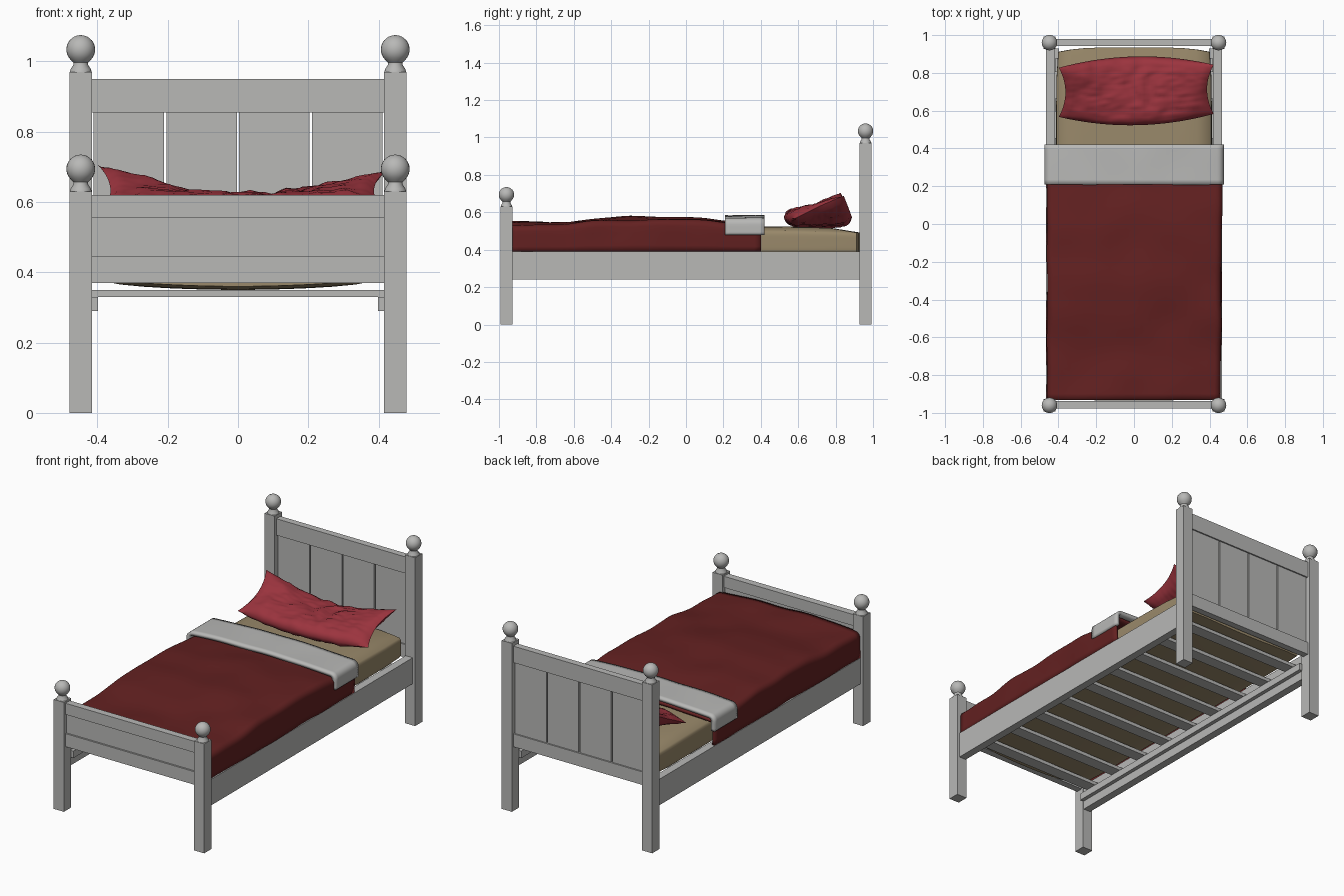
import bpy, bmesh, math
from mathutils import Vector, noise

old = bpy.data.objects.get("Cube")
if old:
    bpy.data.objects.remove(old, do_unlink=True)


def material(name, rgb):
    m = bpy.data.materials.new(name)
    m.use_nodes = True
    m.diffuse_color = (*rgb, 1)
    m.node_tree.nodes["Principled BSDF"].inputs["Base Color"].default_value = (*rgb, 1)
    return m


GREY = material("painted_grey", (0.48, 0.48, 0.47))
TAN = material("mattress_tan", (0.32, 0.25, 0.145))
MAROON = material("blanket_maroon", (0.125, 0.015, 0.015))
RED = material("pillow_red", (0.33, 0.034, 0.048))


def finish(name, bm, mat, smooth=None):
    bmesh.ops.recalc_face_normals(bm, faces=bm.faces)
    mesh = bpy.data.meshes.new(name)
    bm.to_mesh(mesh)
    bm.free()
    mesh.materials.append(mat)
    ob = bpy.data.objects.new(name, mesh)
    bpy.context.collection.objects.link(ob)
    if smooth:
        bpy.ops.object.select_all(action='DESELECT')
        ob.select_set(True)
        bpy.context.view_layer.objects.active = ob
        bpy.ops.object.shade_smooth_by_angle(angle=math.radians(smooth))
    return ob


def box(name, x, y, z, mat=GREY):
    bm = bmesh.new()
    bmesh.ops.create_cube(bm, size=1)
    for v in bm.verts:
        v.co = [(a + b) / 2 + c * (b - a) for c, (a, b) in zip(v.co, (x, y, z))]
    return finish(name, bm, mat)


def skin(bm, rows):
    """Fill quads between rows of equally many points."""
    grid = [[bm.verts.new(p) for p in row] for row in rows]
    for a, b in zip(grid, grid[1:]):
        for i in range(len(a) - 1):
            bm.faces.new((a[i], a[i + 1], b[i + 1], b[i]))


def ripple(x, y, z, scale):
    return noise.noise(Vector((x, y, z)) * scale)


def finial(name, x, y, z):
    # turned neck carrying a ball
    r, centre = 0.041, 0.064
    profile = [(0, 0), (0.031, 0), (0.029, 0.008), (0.021, 0.02), (0.021, 0.027)]
    for i in range(1, 13):
        a = math.radians(-60 + 150 * i / 12)
        profile.append((r * math.cos(a), centre + r * math.sin(a)))
    bm = bmesh.new()
    steps = 24
    skin(bm, [[(x + p * math.cos(math.tau * i / steps),
                y + p * math.sin(math.tau * i / steps), z + h) for p, h in profile]
              for i in range(steps + 1)])
    bmesh.ops.remove_doubles(bm, verts=bm.verts, dist=0.0001)
    finish(name, bm, GREY, 40)


# Posts, finials, side rails and slat ledges
for side, s in (("left", 1), ("right", -1)):
    def span(a, b):
        return tuple(sorted((s * a, s * b)))
    for end, y, top in (("foot", -0.96, 0.63), ("head", 0.96, 0.97)):
        box(f"{side}_{end}_post", span(0.415, 0.48), (y - 0.033, y + 0.033), (0, top))
        finial(f"{side}_{end}_finial", s * 0.4475, y, top)
    box(f"{side}_side_rail", span(0.42, 0.465), (-0.93, 0.93), (0.24, 0.39))
    box(f"{side}_slat_ledge", span(0.398, 0.42), (-0.93, 0.93), (0.29, 0.33))

# Slats
for i in range(9):
    y = -0.84 + i * 0.21
    box(f"slat_{i + 1}", (-0.418, 0.418), (y - 0.035, y + 0.035), (0.33, 0.35))

# Footboard
WIDE = (-0.416, 0.416)
box("footboard_top_rail", WIDE, (-0.978, -0.938), (0.555, 0.62))
box("footboard_panel", WIDE, (-0.968, -0.946), (0.445, 0.555))
box("footboard_bottom_rail", WIDE, (-0.978, -0.938), (0.37, 0.445))

# Headboard, with narrow gaps between its boards
box("headboard_top_rail", WIDE, (0.942, 0.98), (0.855, 0.95))
box("headboard_bottom_rail", WIDE, (0.942, 0.98), (0.37, 0.445))
for i in range(4):
    x = (i - 1.5) * 0.207
    box(f"headboard_board_{i + 1}", (x - 0.1, x + 0.1), (0.95, 0.972), (0.445, 0.855))

# Mattress: rounded block with a bowed head end, underside and top
bm = bmesh.new()
bmesh.ops.create_cube(bm, size=1)
bmesh.ops.subdivide_edges(bm, edges=bm.edges, cuts=11, use_grid_fill=True)
for v in bm.verts:
    u, w, t = v.co * 2
    # pull the plan corners in
    ru = u * (1 - 0.025 * w ** 12)
    rw = w * (1 - 0.025 * u ** 4)
    edge = max(abs(u), abs(w)) ** 10
    if t > 0:
        z = 0.44 + t * (0.085 - 0.022 * edge - 0.012 * max(w, 0) ** 4)
    else:
        z = 0.44 + t * (0.09 - 0.02 * u * u - 0.01 * edge)
    pinch = 1 - 0.02 * abs(t) ** 6
    v.co = (0.412 * ru * pinch, 0.935 * rw, z)
finish("mattress", bm, TAN, 50)


def cover(name, half, y0, y1, low, top, drop, wave, thick, mat, rows):
    """Cloth arched across the bed, hanging down both sides."""
    bm = bmesh.new()
    loops = []
    rad = 0.035
    for j in range(rows + 1):
        y = y0 + (y1 - y0) * j / rows
        crest = top(y)
        edge = crest - drop
        halfway = [(half, low + (edge - rad - low) * k / 4) for k in range(4)]
        for k in range(6):
            a = math.pi / 2 * k / 5
            halfway.append((half - rad + rad * math.cos(a), edge - rad + rad * math.sin(a)))
        flat = half - rad
        for k in range(1, 11):
            x = flat * (1 - k / 10)
            halfway.append((x, crest - drop * (x / flat) ** 2))
        line = halfway + [(-x, z) for x, z in reversed(halfway[:-1])]
        row = []
        for x, z in line:
            n = wave * ripple(x, y, z, 5)
            lift = (z - low) / (crest - low)
            sideways = n * 0.8 if abs(x) > flat else 0
            row.append((x + sideways, y, z + n * lift))
        loops.append(row)
    skin(bm, loops)
    bmesh.ops.recalc_face_normals(bm, faces=bm.faces)
    up = sum(f.normal.z for f in bm.faces)
    ob = finish(name, bm, mat, 50)
    if up < 0:
        ob.data.flip_normals()
    m = ob.modifiers.new("thickness", 'SOLIDIFY')
    m.thickness = thick
    m.offset = -1
    return ob


def blanket_top(y):
    # low at the foot, a broad swell in the middle, lower at the fold
    swell = math.exp(-((y + 0.2) / 0.36) ** 4)
    return 0.548 + 0.025 * swell


cover("blanket", 0.462, -0.932, 0.4, 0.39, blanket_top, 0.012, 0.012, 0.015, MAROON, 40)
cover("folded_sheet", 0.474, 0.208, 0.42, 0.48, lambda y: 0.584, 0.014, 0.004, 0.02, GREY, 8)

# Pillow: two puffed skins meeting at a seam, its corners turned up
N = 36
bm = bmesh.new()
for face in (1, -1):
    rows = []
    for j in range(N + 1):
        v = 2 * j / N - 1
        row = []
        for i in range(N + 1):
            u = 2 * i / N - 1
            puff = math.sqrt(max(0, (1 - u ** 4) * (1 - v ** 4)))
            x = u * (0.375 + 0.035 * v * v) + 0.012
            y = 0.705 + v * (0.13 + 0.052 * (1 - u * u)) + 0.008 * u
            z = 0.572 + u * u * (0.06 + 0.065 * v) - 0.008 * u * max(v, 0)
            crease = 0.014 * ripple(x * 1.6, y, face, 11) + 0.007 * ripple(x, y * 2, face, 22)
            z += face * puff * (0.052 + crease)
            row.append((x, y, max(z, 0.515)))
        rows.append(row)
    skin(bm, rows)
bmesh.ops.remove_doubles(bm, verts=bm.verts, dist=0.0002)
finish("pillow", bm, RED, 60)
